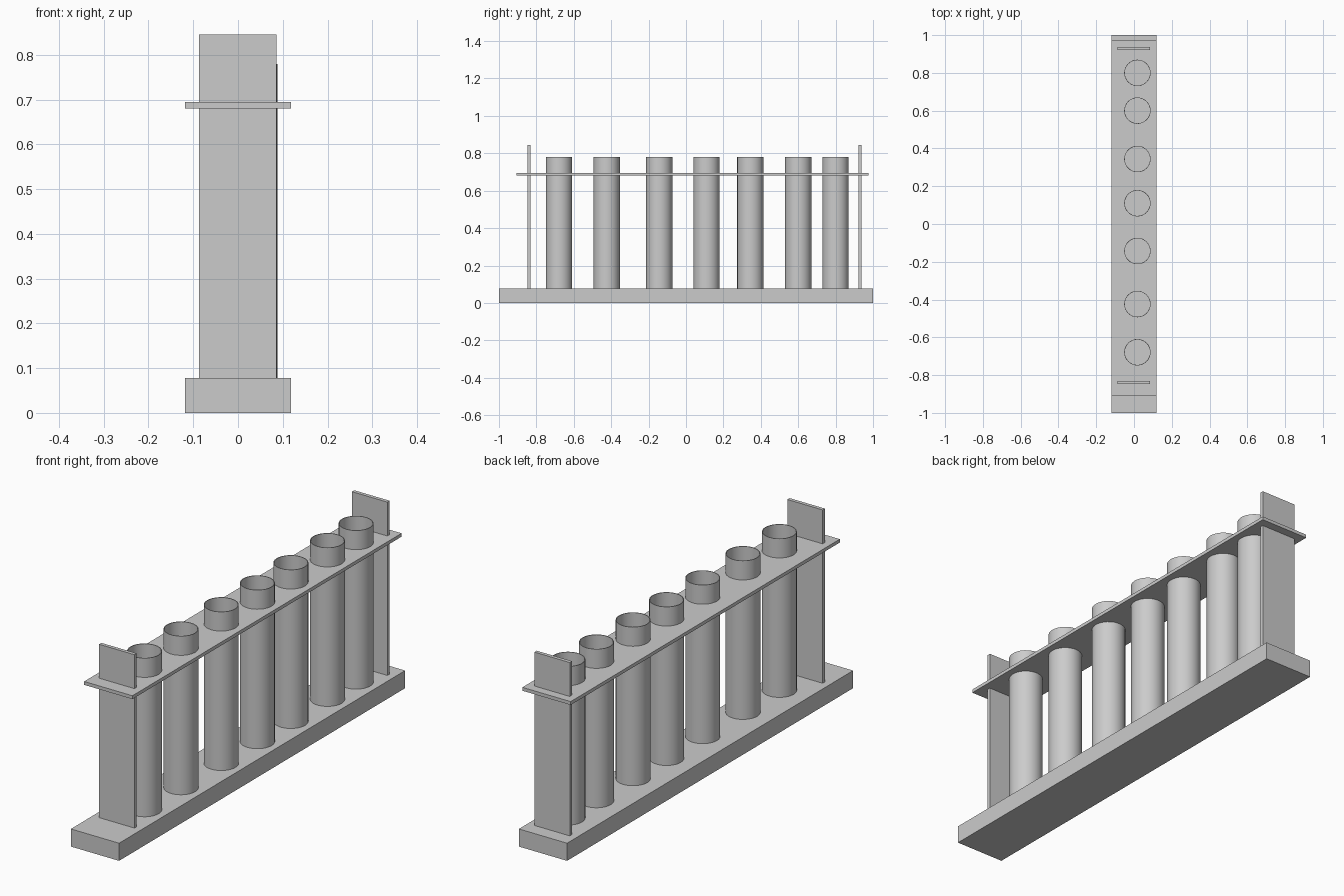
import bpy, bmesh
from mathutils import Matrix

if "Cube" in bpy.data.objects:
    bpy.data.objects.remove(bpy.data.objects["Cube"])

TUBE_X, TUBE_R = 0.018, 0.07
TUBE_YS = [-0.679, -0.424, -0.143, 0.11, 0.344, 0.60, 0.80]
BASE_TOP, TUBE_TOP = 0.078, 0.78


def add_object(name, bm):
    mesh = bpy.data.meshes.new(name)
    bm.to_mesh(mesh)
    bm.free()
    obj = bpy.data.objects.new(name, mesh)
    bpy.context.collection.objects.link(obj)
    return obj


def box(name, x0, x1, y0, y1, z0, z1):
    bm = bmesh.new()
    bmesh.ops.create_cube(bm, size=1)
    bmesh.ops.scale(bm, vec=(x1 - x0, y1 - y0, z1 - z0), verts=bm.verts)
    bmesh.ops.translate(bm, vec=((x0 + x1) / 2, (y0 + y1) / 2, (z0 + z1) / 2), verts=bm.verts)
    return add_object(name, bm)


def add_cylinder(bm, y, z0, z1):
    place = Matrix.Translation((TUBE_X, y, (z0 + z1) / 2))
    bmesh.ops.create_cone(bm, cap_ends=True, segments=32, radius1=TUBE_R,
                          radius2=TUBE_R, depth=z1 - z0, matrix=place)


# Solid base and the two upright end panels
box("base", -0.118, 0.118, -1, 1, 0, BASE_TOP)
for name, y in (("front_end_panel", -0.839), ("back_end_panel", 0.929)):
    box(name, -0.087, 0.086, y - 0.008, y + 0.008, BASE_TOP, 0.845)

# Upper shelf with a round hole for each tube
shelf = box("shelf", -0.118, 0.118, -0.907, 0.975, 0.68, 0.695)
bm = bmesh.new()
for y in TUBE_YS:
    add_cylinder(bm, y, 0.6, 0.75)
cutter = add_object("shelf_hole_cutter", bm)
cutter.hide_render = True
cutter.hide_viewport = True
cut = shelf.modifiers.new("holes", 'BOOLEAN')
cut.operation = 'DIFFERENCE'
cut.solver = 'EXACT'
cut.object = cutter

# Thin-walled tubes, open at the top
for i, y in enumerate(TUBE_YS, 1):
    bm = bmesh.new()
    add_cylinder(bm, y, BASE_TOP, TUBE_TOP)
    bm.normal_update()
    bmesh.ops.delete(bm, geom=[f for f in bm.faces if f.normal.z > 0.5], context='FACES_ONLY')
    tube = add_object(f"tube_{i}", bm)
    wall = tube.modifiers.new("wall", 'SOLIDIFY')
    wall.thickness = 0.003
    wall.offset = -1
    bpy.ops.object.select_all(action='DESELECT')
    tube.select_set(True)
    bpy.context.view_layer.objects.active = tube
    # Apply the wall first so its rim edges are marked sharp
    bpy.ops.object.modifier_apply(modifier=wall.name)
    bpy.ops.object.shade_smooth_by_angle()
